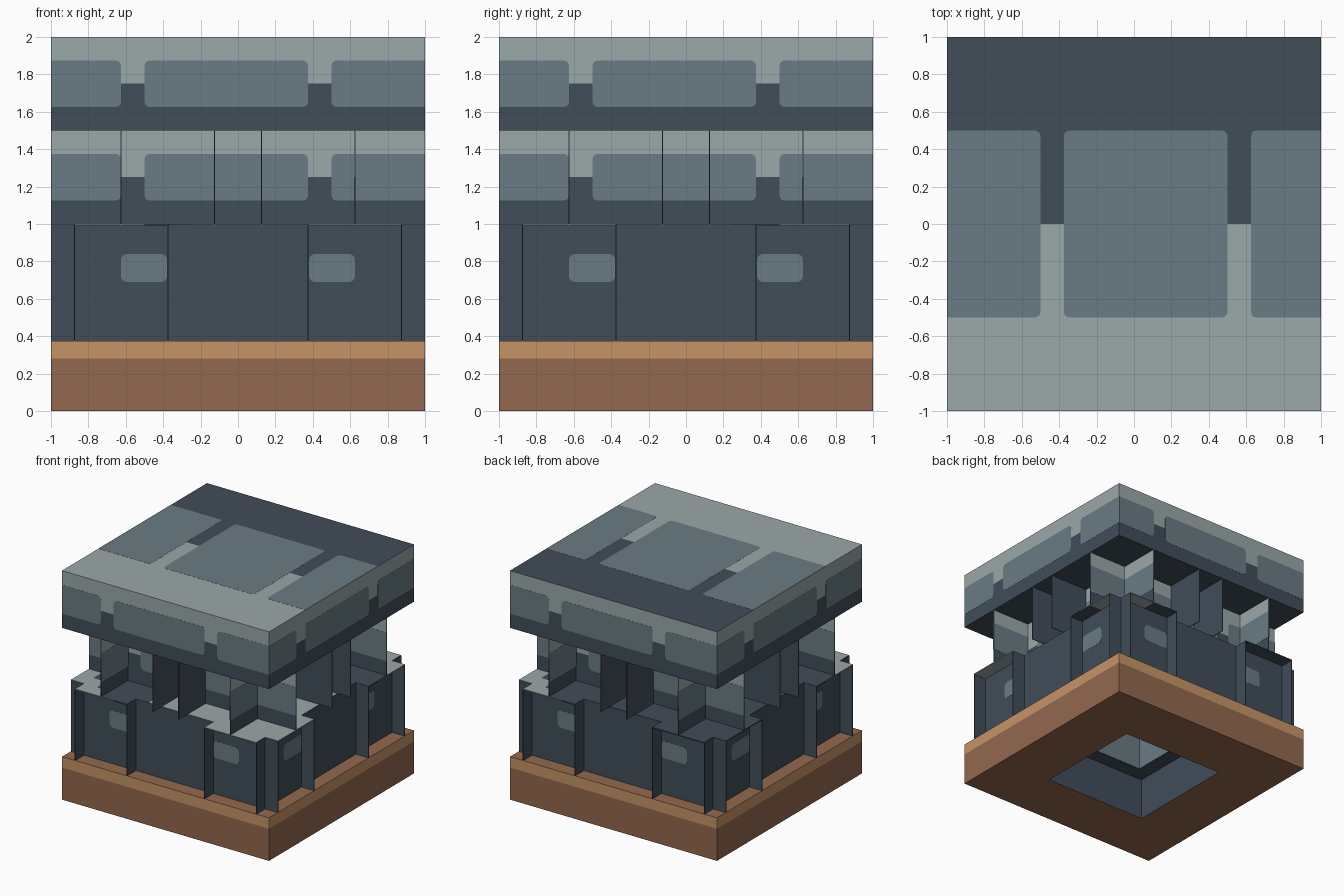
import bpy, bmesh, math
from mathutils import Vector, Matrix

cube = bpy.data.objects.get("Cube")
if cube:
    bpy.data.objects.remove(cube, do_unlink=True)


def material(name, code):
    def lin(c):
        c /= 255
        return c / 12.92 if c <= 0.04045 else ((c + 0.055) / 1.055) ** 2.4
    col = [lin(v) for v in bytes.fromhex(code)] + [1]
    m = bpy.data.materials.new(name)
    m.use_nodes = True
    m.diffuse_color = col
    m.node_tree.nodes["Principled BSDF"].inputs["Base Color"].default_value = col
    return m


MATS = [material("dark_slate", "414D59"), material("mid_slate", "6A7C83"),
        material("light_grey", "9BA8A8"), material("brick_brown", "93684E"),
        material("tan_trim", "C79466")]
DARK, MID, LIGHT, BROWN, TAN = range(5)
T = 0.003  # half thickness of the sheets


def add_box(bm, lo, hi, colour=DARK):
    lo, hi = Vector(lo), Vector(hi)
    mat = Matrix.Translation((lo + hi) / 2) @ Matrix.Diagonal((hi - lo).to_4d())
    verts = bmesh.ops.create_cube(bm, size=1, matrix=mat)["verts"]
    for f in {f for v in verts for f in v.link_faces}:
        f.material_index = colour


def cut(bm, axis, pos):
    normal = Vector((0, 0, 0))
    normal[axis] = 1
    geom = bm.verts[:] + bm.edges[:] + bm.faces[:]
    bmesh.ops.bisect_plane(bm, geom=geom, plane_co=normal * pos, plane_no=normal)


def paint(bm, rule):
    bm.normal_update()
    for f in bm.faces:
        f.material_index = rule(f.calc_center_median(), f.normal)


def add_plate(bm, u0, u1, v0, v1, place, radius=0.03):
    """Rounded plate; corners on the outer rim stay square. place maps (u, v, side) to 3D."""
    outline = []
    for u, v, su, sv, start in ((u1, v1, -1, -1, 0), (u0, v1, 1, -1, 90),
                                (u0, v0, 1, 1, 180), (u1, v0, -1, 1, 270)):
        if abs(u) == 1:
            outline.append((u, v))
            continue
        for a in (0, 30, 60, 90):
            t = math.radians(start + a)
            outline.append((u + su * radius + radius * math.cos(t),
                            v + sv * radius + radius * math.sin(t)))
    rings = [[bm.verts.new(place(u, v, s)) for u, v in outline] for s in (0, 1)]
    n = len(outline)
    faces = [bm.faces.new(rings[0]), bm.faces.new(rings[1][::-1])]
    for i in range(n):
        j = (i + 1) % n
        faces.append(bm.faces.new((rings[0][j], rings[0][i], rings[1][i], rings[1][j])))
    for f in faces:
        f.material_index = MID


def finish(name, bm, around=False):
    if around:  # repeat on all four sides
        source = bm.verts[:] + bm.edges[:] + bm.faces[:]
        for k in (1, 2, 3):
            new = bmesh.ops.duplicate(bm, geom=source)["geom"]
            verts = [g for g in new if isinstance(g, bmesh.types.BMVert)]
            bmesh.ops.rotate(bm, verts=verts, cent=(0, 0, 0),
                             matrix=Matrix.Rotation(k * math.pi / 2, 3, "Z"))
    bmesh.ops.recalc_face_normals(bm, faces=bm.faces[:])
    mesh = bpy.data.meshes.new(name)
    bm.to_mesh(mesh)
    bm.free()
    for m in MATS:
        mesh.materials.append(m)
    ob = bpy.data.objects.new(name, mesh)
    bpy.context.collection.objects.link(ob)
    return ob


def upright(depth, half):
    return lambda u, v, s: (u, -depth + (2 * s - 1) * half, v)


BAND = ((-1, -0.625), (-0.5, 0.375), (0.5, 1))

# Base: square ring with a tan rim and a slate-lined opening
bm = bmesh.new()
profile = [(0.5, 0, BROWN), (1, 0, BROWN), (1, 0.28, TAN), (1, 0.375, BROWN), (0.5, 0.375, DARK)]
corners = ((-1, -1), (1, -1), (1, 1), (-1, 1))
loops = [[bm.verts.new((r * x, r * y, z)) for x, y in corners] for r, z, c in profile]
for i, (r, z, colour) in enumerate(profile):
    a, b = loops[i], loops[(i + 1) % len(loops)]
    for k in range(4):
        j = (k + 1) % 4
        bm.faces.new((a[k], a[j], b[j], b[k])).material_index = colour
finish("base", bm)

# Lower walls with windows, projecting past each other at the corners
bm = bmesh.new()
add_box(bm, (-1, -0.875 - T, 0.375), (1, -0.875 + T, 0.998))
for u0, u1 in ((-0.625, -0.38), (0.38, 0.625)):
    add_plate(bm, u0, u1, 0.69, 0.84, upright(0.875, T + 0.0015))
finish("lower_walls", bm, around=True)

# Lower fins and inner lining
bm = bmesh.new()
for x in (-0.375, 0.375):
    add_box(bm, (x - T, -1, 0.375), (x + T, -0.4, 0.998))
add_box(bm, (-0.375, -0.375 - T, 0.375), (0.375, -0.375 + T, 0.998), MID)
add_box(bm, (-0.875, -0.875, 0.37), (0.875, -0.375, 0.38))
bm.faces.ensure_lookup_table()
finish("lower_fins", bm, around=True)

# Deck: four crossing strips, patchy light and dark
bm = bmesh.new()
for a in (-0.875, 0.375):
    add_box(bm, (-1, a, 0.992), (1, a + 0.5, 1))
    add_box(bm, (a, -1, 0.992), (a + 0.5, 1, 1))
for axis in (0, 1):
    for i in range(-7, 8):
        cut(bm, axis, i / 8)
paint(bm, lambda c, n: LIGHT if c.x - c.y > 0.6 or abs(c.x + c.y) > 1.5 else DARK)
finish("deck", bm)

# Upper walls: banded sheets crossing near the corners
bm = bmesh.new()
add_box(bm, (-1, -0.625 - T, 1), (1, -0.625 + T, 1.5))
cut(bm, 2, 1.25)
paint(bm, lambda c, n: LIGHT if c.z > 1.25 else DARK)
for u0, u1 in BAND:
    add_plate(bm, u0, u1, 1.125, 1.375, upright(0.625, T + 0.0015))
finish("upper_walls", bm, around=True)

# Upper fins: plain dark pairs in the middle of each side
bm = bmesh.new()
for x in (-0.125, 0.125):
    add_box(bm, (x - T, -1, 1), (x + T, -0.625, 1.5))
finish("upper_fins", bm, around=True)

# Top slab
bm = bmesh.new()
add_box(bm, (-1, -1, 1.5), (1, 1, 2))
cut(bm, 2, 1.75)
cut(bm, 1, 0)


def slab_rule(c, n):
    if n.z > 0.5:
        return LIGHT if c.y < 0 else DARK
    return LIGHT if c.z > 1.75 else DARK


paint(bm, slab_rule)
finish("top_slab", bm)

# Slab side panels
bm = bmesh.new()
for u0, u1 in BAND:
    add_plate(bm, u0, u1, 1.625, 1.875, upright(0.9985, 0.0025))
finish("slab_side_panels", bm, around=True)

# Slab top panels
bm = bmesh.new()
for u0, u1 in ((-1, -0.5), (-0.375, 0.5), (0.625, 1)):
    add_plate(bm, u0, u1, -0.5, 0.5, lambda u, v, s: (u, v, 1.996 + 0.005 * s))
finish("slab_top_panels", bm)
